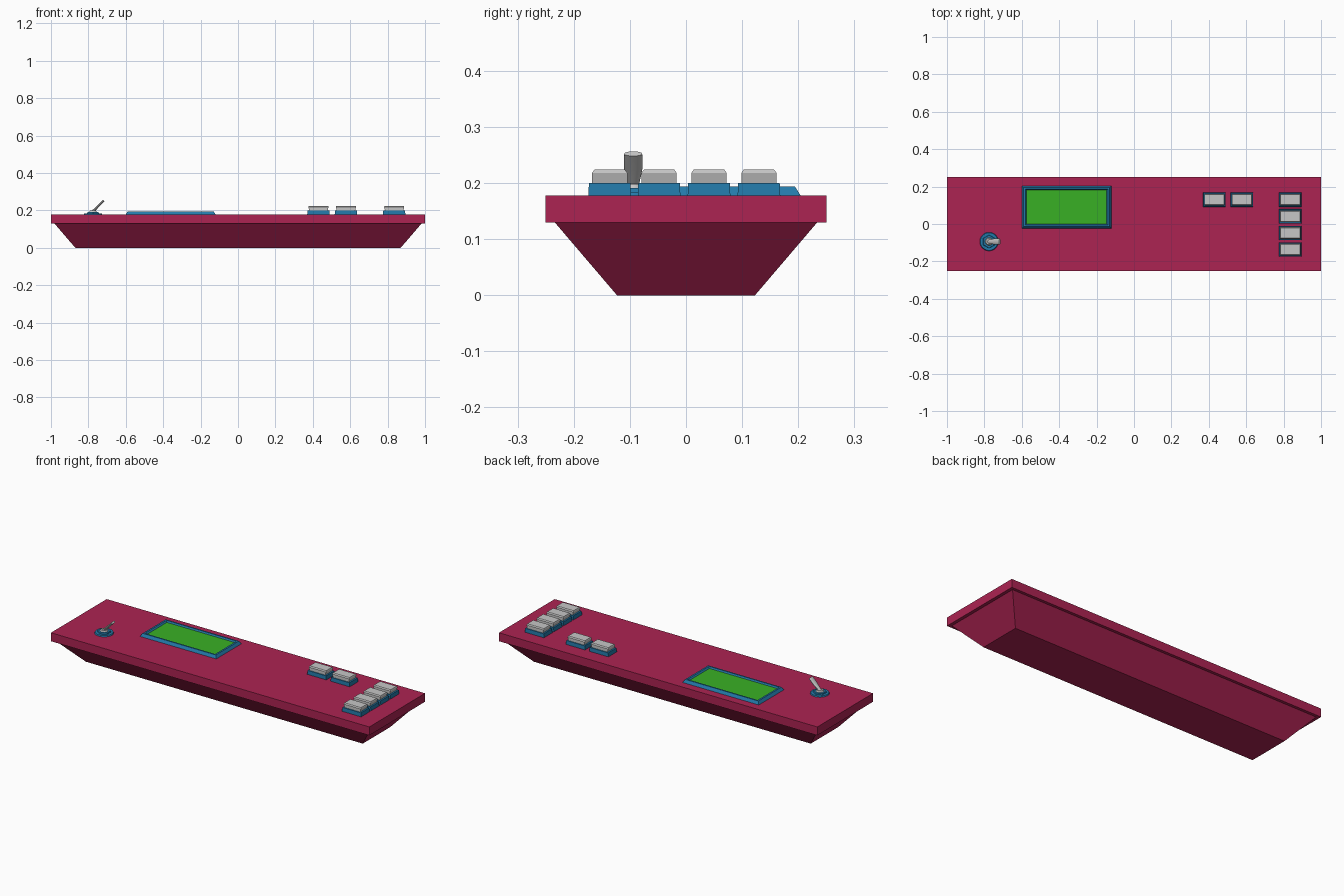
import bpy, bmesh, math
from mathutils import Matrix

cube = bpy.data.objects.get("Cube")
if cube:
    bpy.data.objects.remove(cube, do_unlink=True)


def material(name, rgb):
    linear = [(c / 255 / 12.92 if c < 11 else ((c / 255 + 0.055) / 1.055) ** 2.4) for c in rgb]
    m = bpy.data.materials.new(name)
    m.use_nodes = True
    m.diffuse_color = (*linear, 1)
    m.node_tree.nodes["Principled BSDF"].inputs["Base Color"].default_value = (*linear, 1)
    return m


crimson = material("crimson", (172, 35, 82))
blue = material("blue", (35, 122, 170))
green = material("green", (57, 176, 37))
grey = material("light_grey", (198, 198, 198))


def loft(name, location, layers, mat, sides=4, tilt=0, cap=None):
    """Stack rings of (half x, half y, z); four sides give a rectangle, more an ellipse."""
    bm = bmesh.new()
    rings = []
    for hx, hy, z in layers:
        k = math.sqrt(2) if sides == 4 else 1
        angles = [2 * math.pi * (i + 0.5) / sides for i in range(sides)]
        rings.append([bm.verts.new((k * hx * math.cos(a), k * hy * math.sin(a), z))
                      for a in angles])
    for low, high in zip(rings, rings[1:]):
        for i in range(sides):
            j = (i + 1) % sides
            bm.faces.new((low[i], low[j], high[j], high[i]))
    bm.faces.new(rings[0][::-1])
    top = bm.faces.new(rings[-1])
    if cap:
        top.material_index = 1
    bmesh.ops.transform(bm, matrix=Matrix.Rotation(tilt, 4, 'Y'), verts=bm.verts)
    mesh = bpy.data.meshes.new(name)
    bm.to_mesh(mesh)
    bm.free()
    mesh.materials.append(mat)
    if cap:
        mesh.materials.append(cap)
    obj = bpy.data.objects.new(name, mesh)
    obj.location = location
    bpy.context.collection.objects.link(obj)
    return obj


# Case: tapered tray under a flat lid
DECK = 0.178
loft("lower_case", (0, 0, 0), [(0.87, 0.123, 0), (0.982, 0.234, 0.13)], crimson)
loft("top_panel", (0, 0, 0), [(1, 0.25, 0.13), (1, 0.25, DECK)], crimson)

# Display: bevelled frame around a recessed screen
loft("display", (-0.36, 0.09, DECK),
     [(0.24, 0.114, 0), (0.23, 0.104, 0.016), (0.22, 0.096, 0.016), (0.214, 0.091, 0.008)],
     blue, cap=green)

# Push buttons: a pair beside a column of four
spots = [(0.43, 0.13), (0.577, 0.13)] + [(0.835, y) for y in (0.13, 0.041, -0.048, -0.136)]
for n, (x, y) in enumerate(spots, 1):
    loft(f"button_base_{n}", (x, y, DECK), [(0.06, 0.038, 0), (0.058, 0.037, 0.022)], blue)
    loft(f"button_cap_{n}", (x, y, DECK),
         [(0.049, 0.0315, 0.022), (0.054, 0.0315, 0.04), (0.052, 0.027, 0.046)], grey)

# Toggle switch: washer, hexagonal nut, collar and flattened lever
X, Y = -0.775, -0.094
loft("switch_washer", (X, Y, DECK), [(0.05, 0.05, 0), (0.047, 0.047, 0.006)], blue, sides=24)
loft("switch_nut", (X, Y, DECK), [(0.036, 0.036, 0.006), (0.034, 0.034, 0.013)], blue, sides=6)
loft("switch_collar", (X, Y, DECK), [(0.021, 0.021, 0.013), (0.017, 0.017, 0.02)], grey, sides=16)
loft("switch_lever", (X - 0.005, Y, DECK + 0.012),
     [(0.008, 0.010, 0), (0.007, 0.012, 0.02), (0.006, 0.0175, 0.055), (0.006, 0.0165, 0.088)],
     grey, sides=12, tilt=math.radians(45))

# Soft shading on the round switch parts only
bpy.ops.object.select_all(action='DESELECT')
for name in ("switch_washer", "switch_collar", "switch_lever"):
    bpy.data.objects[name].select_set(True)
bpy.context.view_layer.objects.active = bpy.data.objects["switch_lever"]
bpy.ops.object.shade_smooth_by_angle(angle=math.radians(35))
